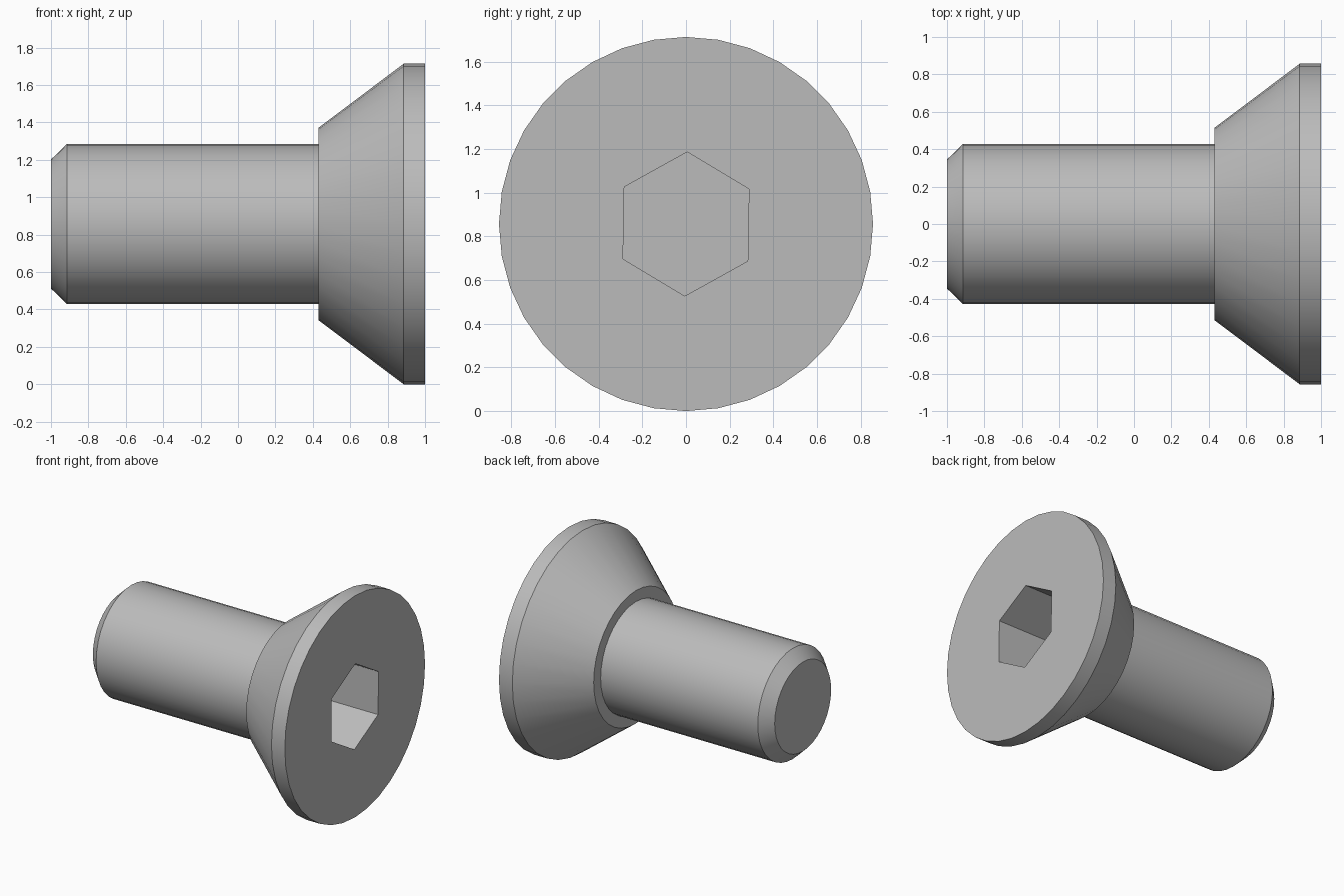
import bpy
import bmesh
from math import radians, cos, sin, tau
from mathutils import Matrix, Vector

cube = bpy.data.objects.get("Cube")
if cube:
    bpy.data.objects.remove(cube, do_unlink=True)

HEAD_R = 0.857
SHAFT_R = HEAD_R / 2
SIDES = 36

# Plain steel material
steel = bpy.data.materials.new("steel grey")
steel.use_nodes = True
grey = (0.5, 0.5, 0.5, 1)
steel.diffuse_color = grey
steel.node_tree.nodes["Principled BSDF"].inputs["Base Color"].default_value = grey


def lathe(name, profile, sides, start=0.0):
    """Solid of revolution about x, from (x, radius) pairs, capped at both ends."""
    bm = bmesh.new()
    rings = []
    for x, r in profile:
        angles = [start + tau * i / sides for i in range(sides)]
        rings.append([bm.verts.new((x, r * cos(a), r * sin(a))) for a in angles])
    for low, high in zip(rings, rings[1:]):
        for i in range(sides):
            j = (i + 1) % sides
            bm.faces.new((low[i], low[j], high[j], high[i]))
    bm.faces.new(rings[0])
    bm.faces.new(rings[-1])
    bmesh.ops.recalc_face_normals(bm, faces=bm.faces)
    mesh = bpy.data.meshes.new(name)
    bm.to_mesh(mesh)
    bm.free()
    mesh.materials.append(steel)
    obj = bpy.data.objects.new(name, mesh)
    obj.location.z = HEAD_R
    bpy.context.collection.objects.link(obj)
    return obj


# Chamfered shaft, shoulder, countersunk head and rim in one profile
screw = lathe("countersunk_screw", [
    (-1, 0.345), (-0.914, SHAFT_R), (0.43, SHAFT_R),
    (0.43, 0.514), (0.886, HEAD_R), (1, HEAD_R),
], SIDES)

# Hexagonal socket sunk into the head
cutter = lathe("socket_cutter", [(0.57, 0.33), (1.1, 0.33)], 6, radians(89))
cutter.hide_render = True
cut = screw.modifiers.new("hex socket", 'BOOLEAN')
cut.operation = 'DIFFERENCE'
cut.solver = 'EXACT'
cut.object = cutter

bpy.ops.object.select_all(action='DESELECT')
screw.select_set(True)
bpy.context.view_layer.objects.active = screw
bpy.ops.object.modifier_apply(modifier=cut.name)
bpy.data.objects.remove(cutter, do_unlink=True)

# Smooth round walls, crisp rims
bpy.ops.object.shade_smooth_by_angle(angle=radians(30))
